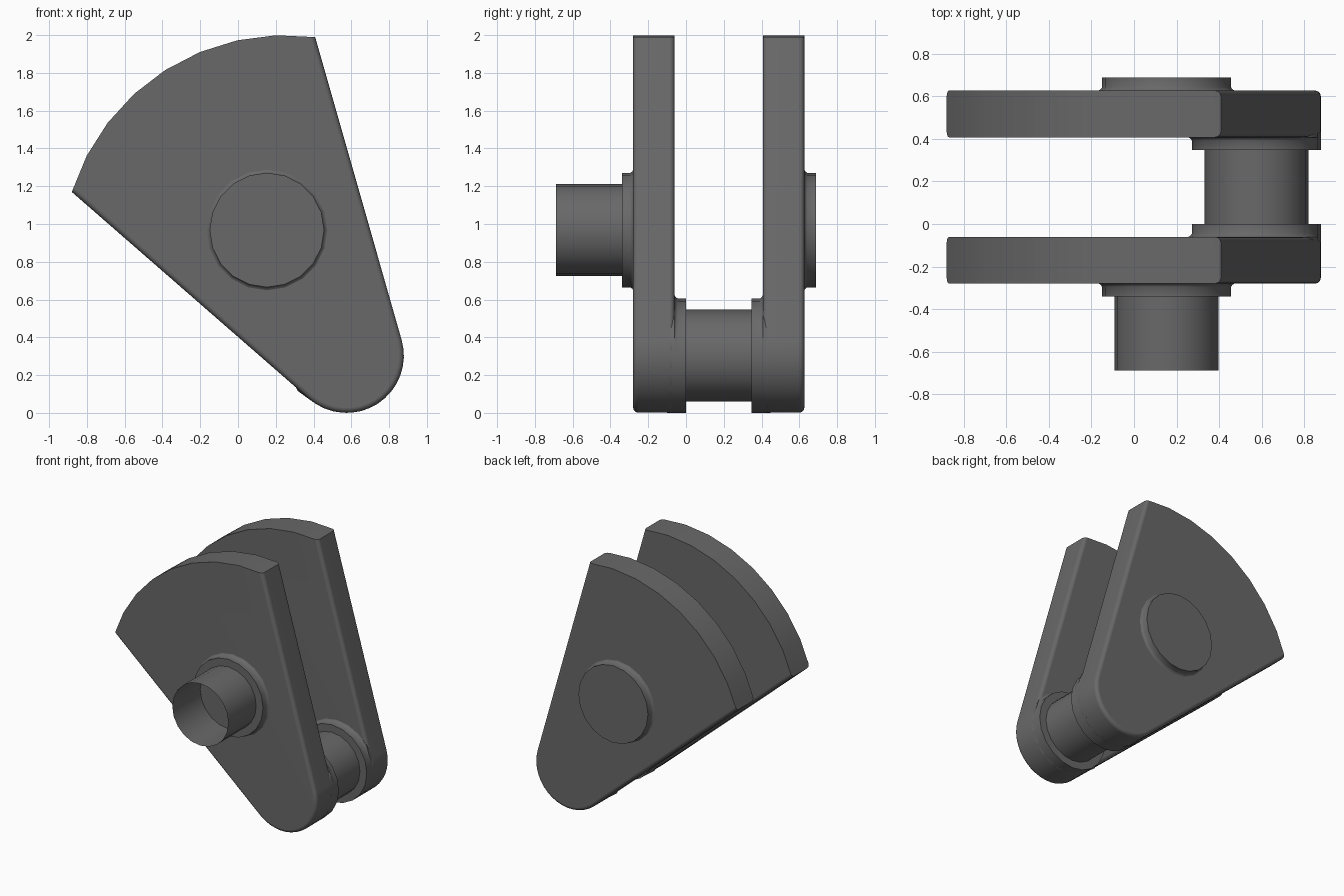
import bpy, bmesh, math
from mathutils import Vector

if "Cube" in bpy.data.objects:
    bpy.data.objects.remove(bpy.data.objects["Cube"])

steel = bpy.data.materials.new("dark grey steel")
steel.diffuse_color = (0.14, 0.14, 0.14, 1)
steel.use_nodes = True
steel.node_tree.nodes["Principled BSDF"].inputs["Base Color"].default_value = steel.diffuse_color

PIN = (0.575, 0.303)       # crank pin axis (x, z)
MAIN = (0.153, 0.968)      # main journal axis
R_COLLAR, R_PIN = 0.303, 0.244
AXIS = Vector((MAIN[0] - PIN[0], MAIN[1] - PIN[1])).normalized()


def finish(bm, name, weighted=False):
    me = bpy.data.meshes.new(name)
    bmesh.ops.recalc_face_normals(bm, faces=bm.faces)
    bm.to_mesh(me)
    bm.free()
    ob = bpy.data.objects.new(name, me)
    bpy.context.collection.objects.link(ob)
    me.materials.append(steel)
    bpy.ops.object.select_all(action='DESELECT')
    ob.select_set(True)
    bpy.context.view_layer.objects.active = ob
    bpy.ops.object.shade_smooth_by_angle(angle=math.radians(35))
    if weighted:
        mod = ob.modifiers.new("flat faces", 'WEIGHTED_NORMAL')
        mod.keep_sharp = True
    return ob


def lathe(name, centre, profile, n=20, cap=True):
    """Turn (radius, y, flare) rows round a y axis; flare only acts over the web plate."""
    bm = bmesh.new()
    rings = []
    for r, y, flare in profile:
        ring = []
        for i in range(n):
            a = 2 * math.pi * i / n
            d = Vector((math.cos(a), math.sin(a)))
            rr = r + (flare if centre is MAIN or d.dot(AXIS) > -0.1 else 0)
            ring.append(bm.verts.new((centre[0] + rr * d.x, y, centre[1] + rr * d.y)))
        rings.append(ring)
    for a, b in zip(rings, rings[1:]):
        for i in range(n):
            j = (i + 1) % n
            bm.faces.new((a[i], a[j], b[j], b[i]))
    if cap:
        bm.faces.new(rings[0])
        bm.faces.new(rings[-1])
    return finish(bm, name)


def collar(name, centre, y, s):
    # short boss with a small fillet, rising from the plate face at y in direction s
    lathe(name, centre, [(R_COLLAR, y - s * 0.04, 0), (R_COLLAR, y, 0.016),
                         (R_COLLAR, y + s * 0.005, 0.007), (R_COLLAR, y + s * 0.015, 0),
                         (R_COLLAR, y + s * 0.06, 0)])


def web(name, y0, y1):
    # fan-shaped counterweight plate: large arc on top, round end about the pin
    pts = []
    for i in range(9):
        a = math.radians(82.3 + 10.04 * i)
        pts.append((0.25 + 1.184 * math.cos(a), 0.816 + 1.184 * math.sin(a)))
    for i in range(17):
        a = math.radians(229 + 147 * i / 16)
        pts.append((PIN[0] + R_COLLAR * math.cos(a), PIN[1] + R_COLLAR * math.sin(a)))
    bm = bmesh.new()
    n = len(pts)
    front = [bm.verts.new((x, y0, z)) for x, z in pts]
    back = [bm.verts.new((x, y1, z)) for x, z in pts]
    bm.faces.new(front)
    bm.faces.new(back[::-1])
    for i in range(n):
        j = (i + 1) % n
        bm.faces.new((front[i], back[i], back[j], front[j]))
    # round every rim edge except those of the large arc
    rim = [bm.edges.get((v[i], v[(i + 1) % n])) for v in (front, back) for i in range(8, n)]
    bmesh.ops.recalc_face_normals(bm, faces=bm.faces)
    bmesh.ops.bevel(bm, geom=rim, offset=0.028, segments=3, profile=0.5, affect='EDGES')
    finish(bm, name, weighted=True)


# the two webs
web("front_web", -0.28, -0.06)
web("rear_web", 0.407, 0.627)

# collars on the outer faces (main axis) and inner faces (pin axis)
collar("front_main_collar", MAIN, -0.28, -1)
collar("rear_main_collar", MAIN, 0.627, 1)
collar("front_pin_collar", PIN, -0.06, 1)
collar("rear_pin_collar", PIN, 0.407, -1)

# crank pin between the webs, and open-ended main journal at the front
lathe("crank_pin", PIN, [(R_PIN, -0.01, 0), (R_PIN, 0.357, 0)])
lathe("main_journal", MAIN, [(R_PIN, -0.687, 0), (R_PIN, -0.34, 0)], cap=False)
